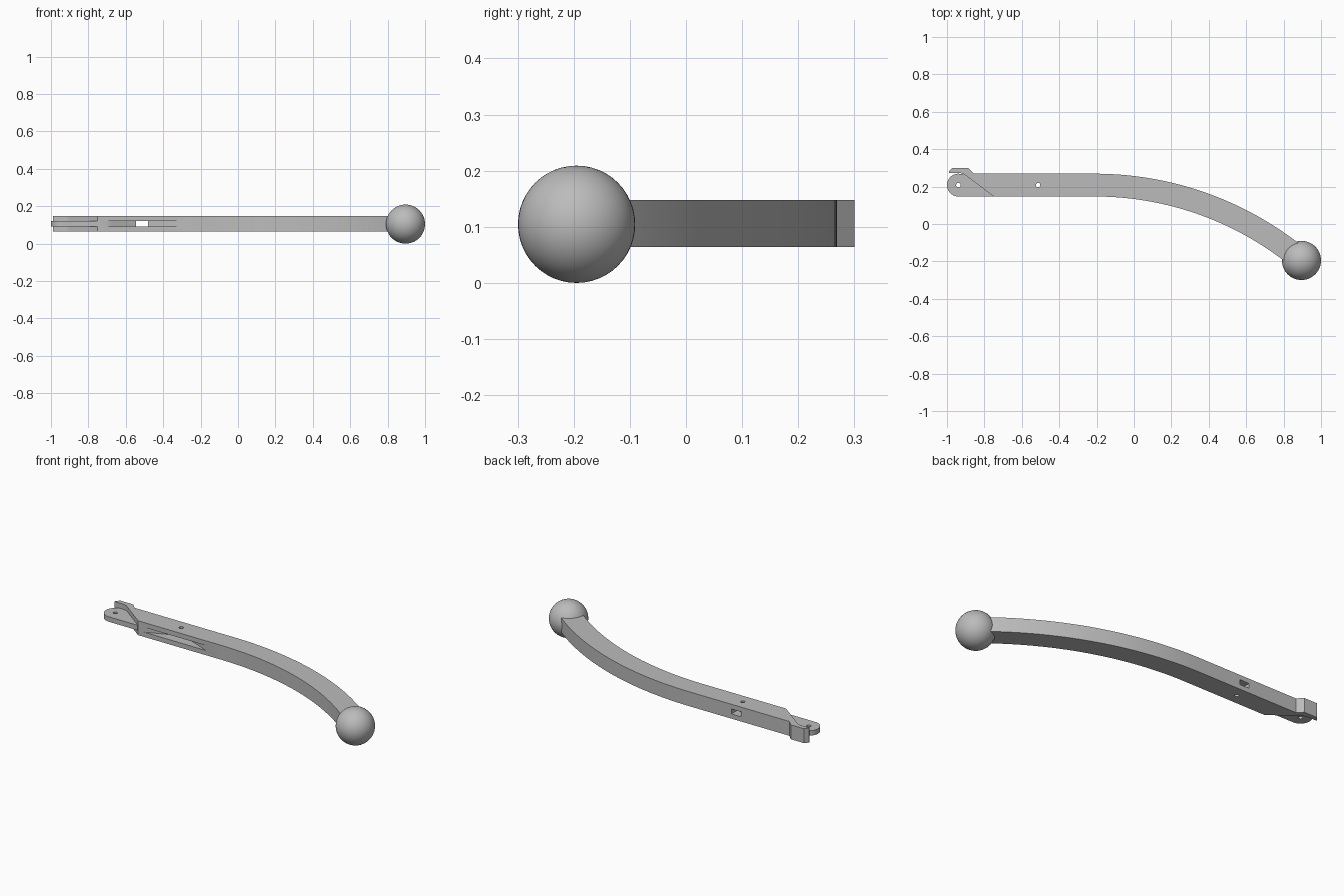
import bpy, bmesh
from math import sin, cos, radians

cube = bpy.data.objects.get("Cube")
if cube:
    bpy.data.objects.remove(cube, do_unlink=True)

grey = bpy.data.materials.new("plain grey")
grey.use_nodes = True
grey.diffuse_color = (0.5, 0.5, 0.5, 1)
grey.node_tree.nodes["Principled BSDF"].inputs["Base Color"].default_value = (0.5, 0.5, 0.5, 1)

MID = 0.106                      # mid height of the arm
LOW, HIGH = 0.147, 0.269         # y of the straight sides
PIVOT = (-0.939, 0.208)
BEND = (-0.21, -1.515)           # centre of the long bend
PIN_R = 0.012


def arc(centre, r, start, end, n):
    """Points on an arc, in degrees."""
    angles = [radians(start + (end - start) * i / n) for i in range(n + 1)]
    return [(centre[0] + r * cos(a), centre[1] + r * sin(a)) for a in angles]


def prism(name, outline, half):
    """Extrude an xy outline evenly about the mid height."""
    bm = bmesh.new()
    face = bm.faces.new([bm.verts.new((x, y, MID - half)) for x, y in outline])
    top = bmesh.ops.extrude_face_region(bm, geom=[face])["geom"]
    bmesh.ops.translate(bm, vec=(0, 0, 2 * half),
                        verts=[v for v in top if isinstance(v, bmesh.types.BMVert)])
    bmesh.ops.recalc_face_normals(bm, faces=bm.faces)
    mesh = bpy.data.meshes.new(name)
    bm.to_mesh(mesh)
    bm.free()
    mesh.materials.append(grey)
    obj = bpy.data.objects.new(name, mesh)
    bpy.context.collection.objects.link(obj)
    return obj


def activate(obj):
    bpy.ops.object.select_all(action="DESELECT")
    obj.select_set(True)
    bpy.context.view_layer.objects.active = obj


def cut(obj, cutter):
    mod = obj.modifiers.new("cut", "BOOLEAN")
    mod.operation, mod.solver, mod.object = "DIFFERENCE", "EXACT", cutter
    activate(obj)
    bpy.ops.object.modifier_apply(modifier=mod.name)
    bpy.data.objects.remove(cutter, do_unlink=True)


def smooth(obj):
    activate(obj)
    bpy.ops.object.shade_smooth_by_angle(angle=radians(25))


# Curved arm, with the hooked latch at its straight end
hook = [(-0.857, HIGH), (-0.888, 0.3), (-0.972, 0.3), (-0.99, 0.28), (-0.99, 0.273)]
arm = prism("arm",
            arc(BEND, HIGH - BEND[1], 51, 90, 28) + hook
            + arc(PIVOT, 0.065, 90, 51, 8) + [(-0.75, LOW)]
            + arc(BEND, LOW - BEND[1], 90, 51, 28), 0.042)

# Funnel slot, wide at the front and narrow at the back, then the pin hole
slot = [(-0.71, LOW - 0.02), (-0.71, LOW), (-0.67, 0.165), (-0.545, 0.215), (-0.545, 0.3),
        (-0.482, 0.3), (-0.482, 0.215), (-0.375, 0.175), (-0.31, LOW), (-0.31, LOW - 0.02)]
cut(arm, prism("slot_cutter", slot, 0.0145))
cut(arm, prism("pin_cutter", arc((-0.513, 0.208), PIN_R, 0, 345, 23), 0.1))
smooth(arm)

# Thin rounded tongue with its pivot hole
tongue = prism("pivot_tongue",
               arc(PIVOT, 0.061, 90, 270, 24)
               + [(-0.752, LOW), (-0.76, 0.17), (-0.87, 0.258), (-0.9, 0.264)], 0.0145)
cut(tongue, prism("pivot_cutter", arc(PIVOT, PIN_R, 0, 345, 23), 0.1))
smooth(tongue)

# Ball knob
bpy.ops.mesh.primitive_uv_sphere_add(segments=48, ring_count=24, radius=0.1045,
                                     location=(0.8955, -0.195, 0.1045))
ball = bpy.context.object
ball.name = "ball_knob"
ball.data.materials.append(grey)
smooth(ball)
